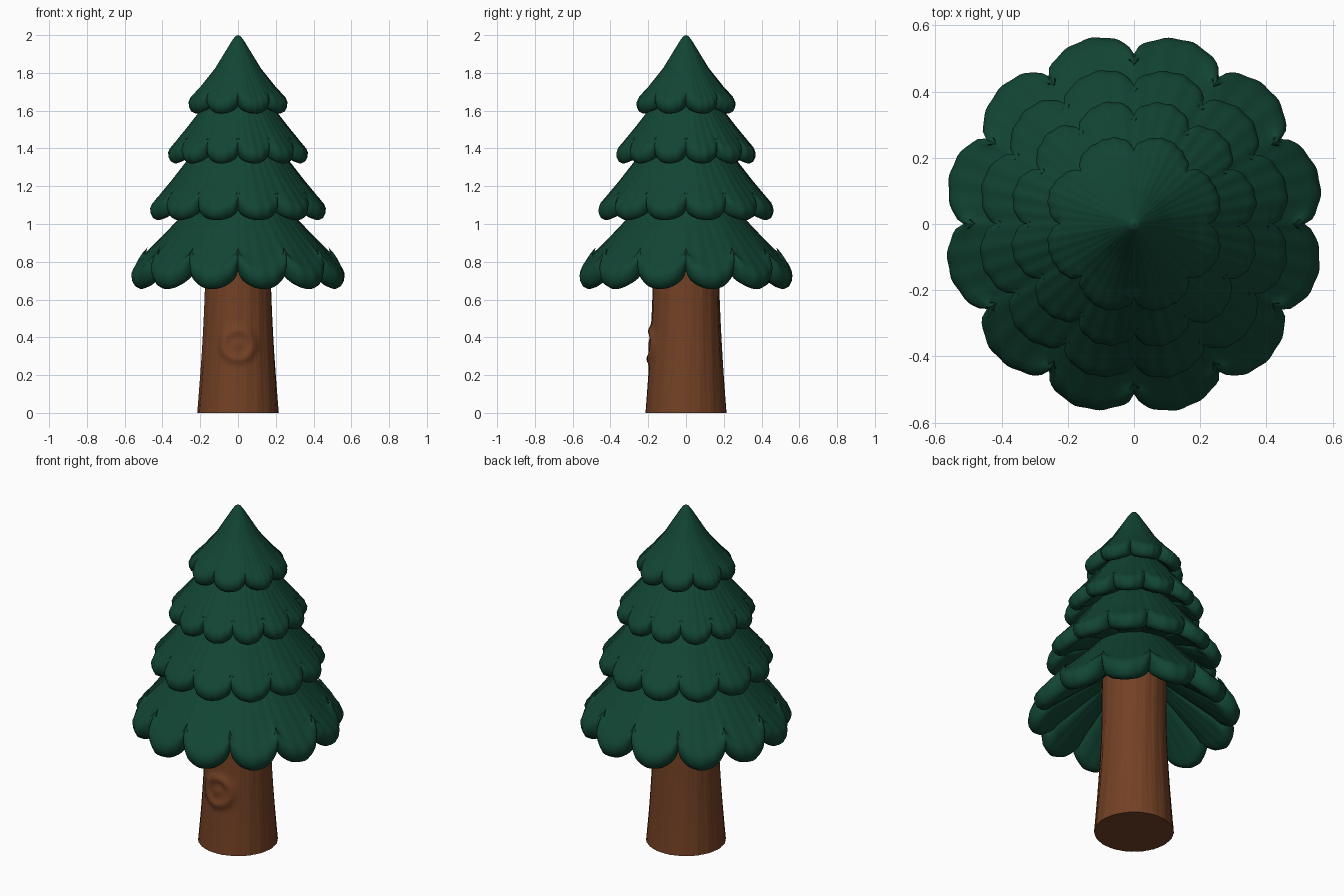
import bpy, bmesh, math

cube = bpy.data.objects.get("Cube")
if cube:
    bpy.data.objects.remove(cube, do_unlink=True)


def material(name, rgb):
    m = bpy.data.materials.new(name)
    m.use_nodes = True
    m.diffuse_color = (*rgb, 1)
    m.node_tree.nodes["Principled BSDF"].inputs["Base Color"].default_value = (*rgb, 1)
    return m


GREEN = material("pine green", (0.006, 0.06, 0.034))
BROWN = material("bark brown", (0.17, 0.052, 0.018))


def lathe(name, rings, steps, point, mat, cap=False):
    """Surface of rings around z; point(ring, angle) gives a position."""
    bm = bmesh.new()
    grid = [[bm.verts.new(point(ring, math.tau * i / steps)) for i in range(steps)]
            for ring in rings]
    for a, b in zip(grid, grid[1:]):
        for i in range(steps):
            j = (i + 1) % steps
            bm.faces.new((a[i], b[i], b[j], a[j]))
    if cap:
        bm.faces.new(grid[-1])
    bmesh.ops.recalc_face_normals(bm, faces=bm.faces)
    mesh = bpy.data.meshes.new(name)
    bm.to_mesh(mesh)
    bm.free()
    mesh.materials.append(mat)
    obj = bpy.data.objects.new(name, mesh)
    bpy.context.collection.objects.link(obj)
    bpy.ops.object.select_all(action='DESELECT')
    obj.select_set(True)
    bpy.context.view_layer.objects.active = obj
    bpy.ops.object.shade_smooth_by_angle(angle=math.radians(50))
    return obj


# Rounded lip of a branch tier, relative to its outermost radius and lowest height
LIP = [(-.035, .125), (-.012, .1), (0, .07), (-.004, .04), (-.018, .013),
       (-.045, 0), (-.075, .01), (-.1, .035)]


def branch_tier(name, lobes, radius, low, size, notch, slope, under):
    """Scalloped cone; notch is the inward and upward shift between lobes."""
    lip = [(radius + r * size, low + z * size) for r, z in LIP]
    path = []
    stops = slope + [lip[0]]
    for (r0, z0), (r1, z1) in zip(stops, stops[1:]):
        for k in range(4):
            path.append((r0 + (r1 - r0) * k / 4, z0 + (z1 - z0) * k / 4))
    rings = [(r, z, 0.8 * (r / radius) ** 5) for r, z in path]
    rings += [(r, z, 1) for r, z in lip]
    for k in range(1, 6):
        t = k / 5
        rings.append((lip[-1][0] + (under[0] - lip[-1][0]) * t,
                      lip[-1][1] + (under[1] - lip[-1][1]) * t, 1 - t))

    def point(ring, a):
        r, z, weight = ring
        dip = (1 - abs(math.sin(a * lobes / 2)) ** 0.55) * weight
        ripple = 0.004 * math.sin(a * 17 + 2) * math.sin(a * 29) * r / radius
        r = max(r - notch[0] * dip + ripple, 0.001)
        return (r * math.cos(a), r * math.sin(a), z + notch[1] * dip)

    lathe(name, rings, lobes * 20, point, GREEN)


branch_tier("bottom_branches", 12, .575, .655, 1, (.06, .095),
            [(.16, 1.2), (.31, 1.03), (.43, .9)], (.12, .97))
branch_tier("lower_middle_branches", 12, .473, 1.02, .8, (.052, .055),
            [(.13, 1.5), (.27, 1.335), (.36, 1.22)], (.2, 1.13))
branch_tier("upper_middle_branches", 12, .376, 1.32, .75, (.045, .048),
            [(.08, 1.74), (.2, 1.6), (.27, 1.51)], (.12, 1.43))
branch_tier("top_branches", 8, .272, 1.585, .72, (.045, .045),
            [(.001, 2), (.016, 1.992), (.035, 1.965), (.12, 1.825), (.2, 1.725)],
            (.07, 1.68))


# Trunk with a flared foot, faint bark grain and a round knot at the front
def trunk_point(z, a):
    r = 0.174 + 0.041 * max(0, 1 - z / 0.75) ** 1.6
    grain = math.sin(a * 13 + z * 2) * math.sin(a * 31 - z * 3)
    r += 0.002 * grain
    if math.sin(a) < 0:
        d = math.hypot(r * math.cos(a), z - 0.36)
        r += 0.015 * math.exp(-((d - 0.075) / 0.025) ** 2)
        r += 0.01 * math.exp(-(d / 0.04) ** 2)
    return (r * math.cos(a), r * math.sin(a), z)


lathe("trunk", [1 - k / 80 for k in range(81)], 128, trunk_point, BROWN, cap=True)
